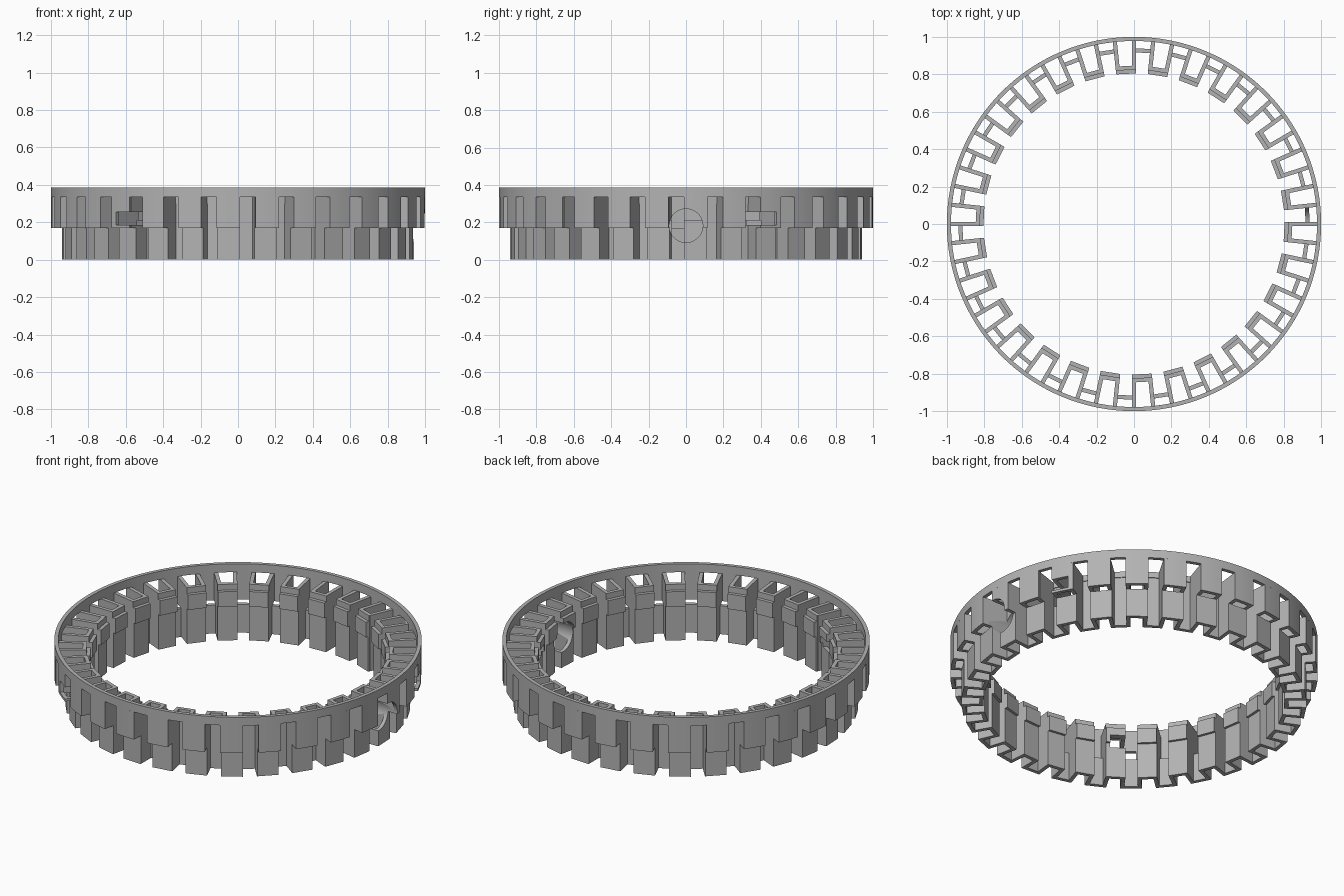
import bpy, bmesh
from math import radians, cos, sin, pi
from mathutils import Matrix

if "Cube" in bpy.data.objects:
    bpy.data.objects.remove(bpy.data.objects["Cube"], do_unlink=True)

TEETH = 30
STEP = 360 / TEETH
FIRST = -3          # angle of the first tooth centre
HALF = 3            # half a tooth in degrees
RIM_Z, TOP_Z, MID_Z = 0.335, 0.385, 0.17

grey = bpy.data.materials.new("plain grey")
grey.use_nodes = True
colour = (0.45, 0.45, 0.45, 1)
grey.diffuse_color = colour
grey.node_tree.nodes["Principled BSDF"].inputs["Base Color"].default_value = colour


def arc_block(bm, r0, r1, a0, a1, z0, z1, segs):
    """Curved block between two radii; a full turn makes a closed ring."""
    closed = a1 - a0 >= 360
    rings = []
    for i in range(segs if closed else segs + 1):
        a = radians(a0 + (a1 - a0) * i / segs)
        rings.append([bm.verts.new((r * cos(a), r * sin(a), z))
                      for r, z in ((r0, z0), (r1, z0), (r1, z1), (r0, z1))])
    count = len(rings)
    for i in range(count if closed else count - 1):
        a, b = rings[i], rings[(i + 1) % count]
        for k in range(4):
            n = (k + 1) % 4
            bm.faces.new((a[k], a[n], b[n], b[k]))
    if not closed:
        bm.faces.new(rings[0])
        bm.faces.new(rings[-1][::-1])


def radial_wall(bm, angle, r0, r1, z0, z1, thick=0.022):
    """Straight upright wall that runs out from the centre."""
    place = (Matrix.Rotation(radians(angle), 4, "Z")
             @ Matrix.Translation(((r0 + r1) / 2, 0, (z0 + z1) / 2))
             @ Matrix.Diagonal((r1 - r0, thick, z1 - z0, 1)))
    bmesh.ops.create_cube(bm, size=1, matrix=place)


def finish(name, bm):
    bmesh.ops.recalc_face_normals(bm, faces=bm.faces)
    mesh = bpy.data.meshes.new(name)
    bm.to_mesh(mesh)
    bm.free()
    mesh.materials.append(grey)
    obj = bpy.data.objects.new(name, mesh)
    bpy.context.collection.objects.link(obj)
    return obj


def repeat_arcs(name, offset, half, r0, r1, z0, z1, segs):
    bm = bmesh.new()
    for i in range(TEETH):
        c = FIRST + offset + i * STEP
        arc_block(bm, r0, r1, c - half, c + half, z0, z1, segs)
    return finish(name, bm)


def repeat_walls(name, r0, r1, z0, z1):
    bm = bmesh.new()
    for i in range(TEETH):
        for side in (-1, 1):
            radial_wall(bm, FIRST + i * STEP + side * HALF, r0, r1, z0, z1)
    return finish(name, bm)


# Continuous rim at the top
bm = bmesh.new()
arc_block(bm, 0.978, 1, 0, 360, RIM_Z, TOP_Z, 180)
rim = finish("top_rim", bm)

# Panels on the outside, between the teeth
LAND = STEP / 2
parts = [
    repeat_arcs("upper_outer_panels", LAND, HALF + 0.6, 0.978, 1, MID_Z, RIM_Z, 4),
    repeat_arcs("lower_outer_panels", LAND, HALF + 0.6, 0.918, 0.94, 0, MID_Z, 1),
    # Side walls of the teeth
    repeat_walls("upper_side_walls", 0.83, 0.985, MID_Z, RIM_Z),
    repeat_walls("lower_side_walls", 0.83, 0.938, 0, MID_Z),
    # Inward faces of the teeth, with a raised band
    repeat_arcs("lower_tooth_faces", 0, HALF + 0.75, 0.82, 0.842, 0, 0.21, 1),
    repeat_arcs("tooth_bands", 0, HALF + 0.75, 0.805, 0.842, 0.21, 0.30, 1),
    repeat_arcs("upper_tooth_faces", 0, HALF + 0.75, 0.825, 0.847, 0.30, RIM_Z, 1),
]

# Cutters: one round hole and two rectangular slots
cutters = []
bm = bmesh.new()
bmesh.ops.create_cone(bm, cap_ends=True, segments=48, radius1=0.09, radius2=0.09, depth=0.5,
                      matrix=Matrix.Translation((0.95, 0, 0.182)) @ Matrix.Rotation(pi / 2, 4, "Y"))
cutters.append(finish("hole_cutter", bm))
for angle in (24, 234.3):
    bm = bmesh.new()
    arc_block(bm, 0.7, 1.1, angle - 4.9, angle + 4.9, 0.185, 0.255, 4)
    cutters.append(finish("slot_cutter", bm))

for obj in parts:
    for cutter in cutters:
        mod = obj.modifiers.new("cut", "BOOLEAN")
        mod.operation = "DIFFERENCE"
        mod.solver = "EXACT"
        mod.object = cutter
deps = bpy.context.evaluated_depsgraph_get()
baked = [bpy.data.meshes.new_from_object(o.evaluated_get(deps)) for o in parts]
for obj, mesh in zip(parts, baked):
    obj.modifiers.clear()
    obj.data = mesh
for cutter in cutters:
    bpy.data.objects.remove(cutter, do_unlink=True)

# Smooth the round outside, keep edges sharp
bpy.ops.object.select_all(action="DESELECT")
for obj in (rim, parts[0]):
    obj.select_set(True)
bpy.context.view_layer.objects.active = rim
bpy.ops.object.shade_smooth_by_angle(angle=radians(30))
